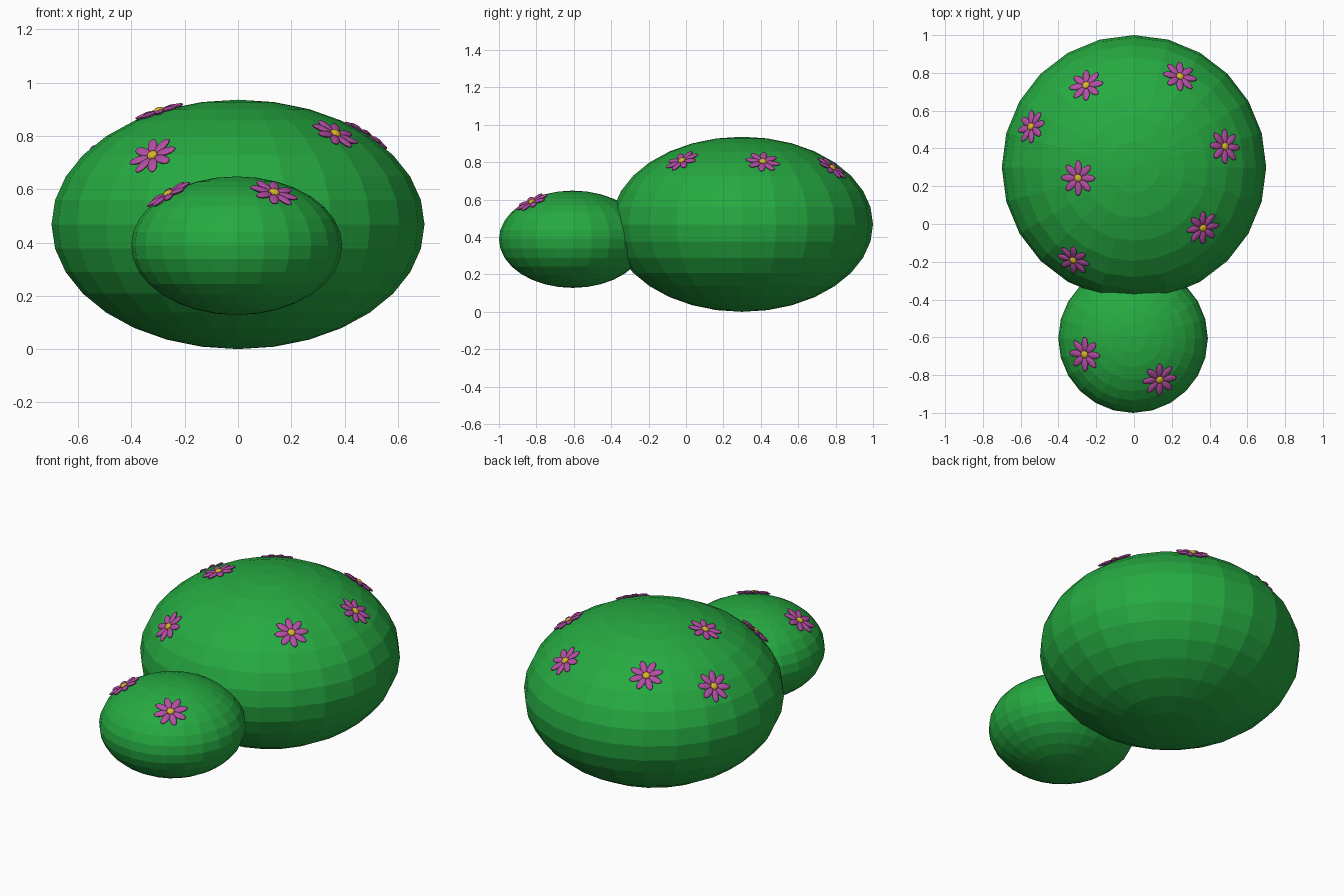
import bpy, bmesh, math
from mathutils import Matrix, Vector

if "Cube" in bpy.data.objects:
    bpy.data.objects.remove(bpy.data.objects["Cube"])


def material(name, rgb):
    m = bpy.data.materials.new(name)
    m.diffuse_color = (*rgb, 1)
    m.use_nodes = True
    m.node_tree.nodes["Principled BSDF"].inputs["Base Color"].default_value = m.diffuse_color
    return m


GREEN = material("leaf green", (0.019, 0.40, 0.053))
PINK = material("petal magenta", (0.45, 0.075, 0.37))
YELLOW = material("flower yellow", (0.70, 0.46, 0.025))


def add_object(name, mesh, matrix=Matrix()):
    ob = bpy.data.objects.new(name, mesh)
    ob.matrix_world = matrix
    bpy.context.collection.objects.link(ob)
    return ob


def bush(name, centre, radii):
    """Flattened, flat-faced sphere."""
    bm = bmesh.new()
    bmesh.ops.create_uvsphere(bm, u_segments=24, v_segments=16, radius=1,
                              matrix=Matrix.LocRotScale(Vector(centre), None, Vector(radii)))
    mesh = bpy.data.meshes.new(name)
    bm.to_mesh(mesh)
    bm.free()
    mesh.materials.append(GREEN)
    return add_object(name, mesh)


def flower_mesh():
    """Eight flat oval petals around a small round centre."""
    bm = bmesh.new()
    for i in range(8):
        m = (Matrix.Rotation(i * math.tau / 8, 4, 'Z')
             @ Matrix.LocRotScale(Vector((0.055, 0, 0)), None, Vector((0.039, 0.019, 0.009))))
        bmesh.ops.create_uvsphere(bm, u_segments=12, v_segments=8, radius=1, matrix=m)
    petal_faces = len(bm.faces)
    bmesh.ops.create_uvsphere(bm, u_segments=12, v_segments=8, radius=1,
                              matrix=Matrix.LocRotScale(Vector((0, 0, 0.003)), None,
                                                        Vector((0.021, 0.021, 0.013))))
    bm.faces.ensure_lookup_table()
    for f in bm.faces[petal_faces:]:
        f.material_index = 1
    mesh = bpy.data.meshes.new("flower")
    bm.to_mesh(mesh)
    bm.free()
    mesh.materials.append(PINK)
    mesh.materials.append(YELLOW)
    return mesh


def plant_flowers(name, mesh, centre, radii, spots):
    """Lay flowers on the upper surface of an ellipsoid at (x, y)."""
    c, r = Vector(centre), Vector(radii)
    for x, y in spots:
        u, v = (x - c.x) / r.x, (y - c.y) / r.y
        w = math.sqrt(1 - u * u - v * v)
        normal = Vector((u / r.x, v / r.y, w / r.z)).normalized()
        side = (Vector((1, 0, 0)) - normal * normal.x).normalized()
        rot = Matrix((side, normal.cross(side), normal)).transposed().to_4x4()
        pos = Vector((x, y, c.z + r.z * w)) + normal * 0.002
        add_object(name, mesh, Matrix.Translation(pos) @ rot)


# Two overlapping bushes
BIG = ((0, 0.30, 0.468), (0.70, 0.70, 0.468))
SMALL = ((-0.005, -0.606, 0.388), (0.396, 0.394, 0.26))
bush("large_bush", *BIG)
bush("small_bush", *SMALL)

# Flowers scattered on top
flower = flower_mesh()
plant_flowers("large_bush_flower", flower, *BIG,
              [(-0.253, 0.733), (0.243, 0.78), (-0.543, 0.515), (-0.295, 0.243),
               (0.48, 0.41), (0.364, -0.02), (-0.32, -0.19)])
plant_flowers("small_bush_flower", flower, *SMALL,
              [(-0.26, -0.69), (0.135, -0.823)])
